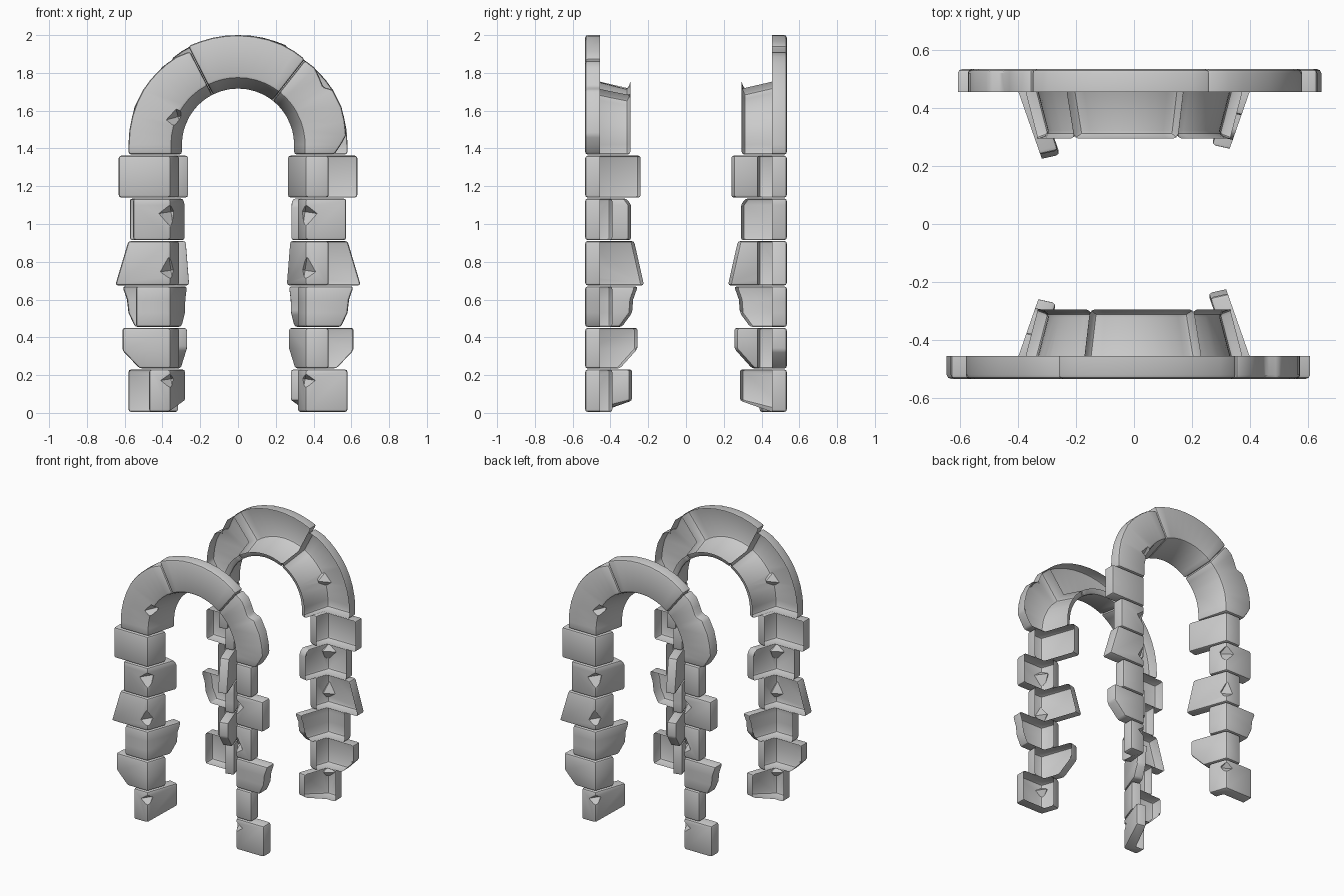
import bpy, bmesh
from math import radians, sin, cos, pi
from mathutils import Matrix, Vector

if "Cube" in bpy.data.objects:
    bpy.data.objects.remove(bpy.data.objects["Cube"])

FRONT, BACK, CZ = -0.534, -0.455, 1.42


def section(w, d, a, slope, t):
    """L-shaped cross-section (radius, y): face plate plus splayed reveal."""
    inner = lambda y: a - (y - FRONT) * slope
    return [(w, FRONT), (a, FRONT), (inner(-d - .014), -d - .014),
            (inner(-d) + t, -d), (inner(BACK) + t, BACK), (w, BACK)]


def chip_cutter(loc, size, up, down, rot):
    """Lopsided octahedron that scoops a chip out of the ridge."""
    bm = bmesh.new()
    bmesh.ops.create_uvsphere(bm, u_segments=4, v_segments=2, radius=1)
    for v in bm.verts:
        v.co = (v.co.x * size, v.co.y * size, v.co.z * (up if v.co.z > 0 else down))
    bmesh.ops.transform(bm, matrix=Matrix.Translation(loc) @ Matrix.Rotation(rot, 4, 'Y'), verts=bm.verts)
    ob = to_object("chip_cutter", bm)
    ob.hide_render = True
    return ob


def to_object(name, bm):
    bmesh.ops.recalc_face_normals(bm, faces=bm.faces)
    me = bpy.data.meshes.new(name)
    bm.to_mesh(me)
    bm.free()
    ob = bpy.data.objects.new(name, me)
    bpy.context.collection.objects.link(ob)
    return ob


def finish(ob):
    """Shade, then repeat on the rear arch by a half turn."""
    bpy.ops.object.select_all(action='DESELECT')
    ob.select_set(True)
    bpy.context.view_layer.objects.active = ob
    bpy.ops.object.shade_smooth_by_angle(angle=radians(30))
    rear = ob.copy()
    rear.name = "rear_" + ob.name
    rear.matrix_world = Matrix.Rotation(pi, 4, 'Z')
    bpy.context.collection.objects.link(rear)


def loft(name, loops, chip=None):
    """Skin a stone through its sections, bevel, chip, then open its hidden back."""
    bm = bmesh.new()
    rings = [[bm.verts.new(p) for p in loop] for loop in loops]
    for r0, r1 in zip(rings, rings[1:]):
        for i in range(6):
            j = (i + 1) % 6
            f = bm.faces.new((r0[i], r0[j], r1[j], r1[i]))
            f.material_index = 1 if i in (3, 4) else 0   # 1 marks the open back
    bm.faces.new(rings[0])
    bm.faces.new(rings[-1])
    bmesh.ops.recalc_face_normals(bm, faces=bm.faces)
    weight = bm.edges.layers.float.new("bevel_weight_edge")
    for e in bm.edges:
        hidden = any(f.material_index for f in e.link_faces)
        e[weight] = float(not hidden and e.calc_face_angle(0) > radians(32))
    ob = to_object(name, bm)
    ob.data.materials.append(None)
    ob.data.materials.append(None)
    bev = ob.modifiers.new("bevel", 'BEVEL')
    bev.width, bev.segments, bev.limit_method = .014, 2, 'WEIGHT'
    cutter = None
    if chip:
        cutter = chip_cutter(*chip)
        cut = ob.modifiers.new("chip", 'BOOLEAN')
        cut.object, cut.solver = cutter, 'EXACT'
    bpy.context.view_layer.update()
    me = bpy.data.meshes.new_from_object(ob.evaluated_get(bpy.context.evaluated_depsgraph_get()))
    ob.modifiers.clear()
    bm = bmesh.new()
    bm.from_mesh(me)
    bmesh.ops.delete(bm, geom=[f for f in bm.faces if f.material_index == 1], context='FACES')
    bm.to_mesh(me)
    bm.free()
    me.materials.clear()
    ob.data = me
    if cutter:
        bpy.data.objects.remove(cutter)
    finish(ob)


def column_stone(name, side, rows, chip=None):
    """rows: (z, face width, reveal depth, lift of reveal)"""
    loops = []
    for z, w, d, lift in rows:
        pts = section(w, d, .358, .35, .068)
        loops.append([(side * r, y, z + (lift if i in (2, 3) else 0))
                      for i, (r, y) in enumerate(pts)])
    if chip:
        z, size, up, down = chip
        chip = (Vector((side * .355, FRONT - .005, z)), size, up, down, side * .15)
    loft(name, loops, chip)


def block(z0, z1, w, d):
    return [(z0, w, d, 0), (z1, w, d, 0)]


# Left and right column stones, bottom to top
chip1, chip4, chip5 = (.18, .06, .03, .065), (.755, .062, .08, .06), (1.065, .07, .04, .11)
left = [
    ([(.005, .47, .285, .06), (.23, .47, .285, 0)], chip1),
    ([(.235, .52, .375, 0), (.33, .612, .375, 0), (.45, .612, .375, 0)], None),
    ([(.455, .54, .34, 0), (.53, .54, .285, 0), (.60, .54, .28, 0), (.67, .54, .255, 0)], None),
    ([(.675, .65, .375, 0), (.91, .58, .375, 0)], chip4),
    ([(.915, .555, .29, 0), (1.1, .555, .29, 0), (1.135, .555, .315, 0)], chip5),
    (block(1.14, 1.362, .632, .375), None),
]
right = [
    (block(.005, .23, .58, .39), chip1),
    ([(.235, .48, .35, 0), (.34, .48, .256, 0), (.45, .48, .256, 0)], None),
    ([(.455, .545, .39, 0), (.53, .58, .39, 0), (.60, .588, .39, 0), (.67, .612, .39, 0)], None),
    ([(.675, .48, .222, 0), (.91, .48, .275, 0)], chip4),
    (block(.915, 1.135, .573, .39), chip5),
    (block(1.14, 1.362, .48, .24), None),
]
for label, side, stones in (("left", -1, left), ("right", 1, right)):
    for n, (rows, chip) in enumerate(stones, 1):
        column_stone(f"{label}_column_stone_{n}", side, rows, chip)


def arch_stone(name, outline, chip=None):
    """outline: (angle, outer radius, drop below the spring line)"""
    rows = [outline[0]]
    for (a0, w0, d0), (a1, w1, d1) in zip(outline, outline[1:]):
        n = max(1, round((a1 - a0) / 7))
        rows += [(a0 + (a1 - a0) * k / n, w0 + (w1 - w0) * k / n, d0 + (d1 - d0) * k / n)
                 for k in range(1, n + 1)]
    loops = []
    for ang, w, drop in rows:
        c, s = cos(radians(ang)), sin(radians(ang))
        loops.append([(r * c, y, CZ + r * s - drop) for r, y in section(w, .295, .352, .26, .042)])
    if chip:
        c, s = cos(radians(chip)), sin(radians(chip))
        chip = (Vector((.35 * c, FRONT - .005, CZ + .35 * s)), .07, .045, .095, radians(-15))
    loft(name, loops, chip)


# Arch stones: haunches and crown
arch_stone("right_haunch", [(0, .51, .052), (0, .545, 0), (5, .575, 0), (20, .583, 0),
                            (30, .58, 0), (34, .545, 0), (40, .56, 0), (45, .575, 0), (51.6, .57, 0)])
arch_stone("crown", [(52, .575, 0), (66, .58, 0), (90, .58, 0), (110, .582, 0), (116.8, .585, 0)])
arch_stone("left_haunch", [(117.2, .555, 0), (125, .568, 0), (150, .58, 0),
                           (180, .58, 0), (180, .58, .052)], chip=155)
